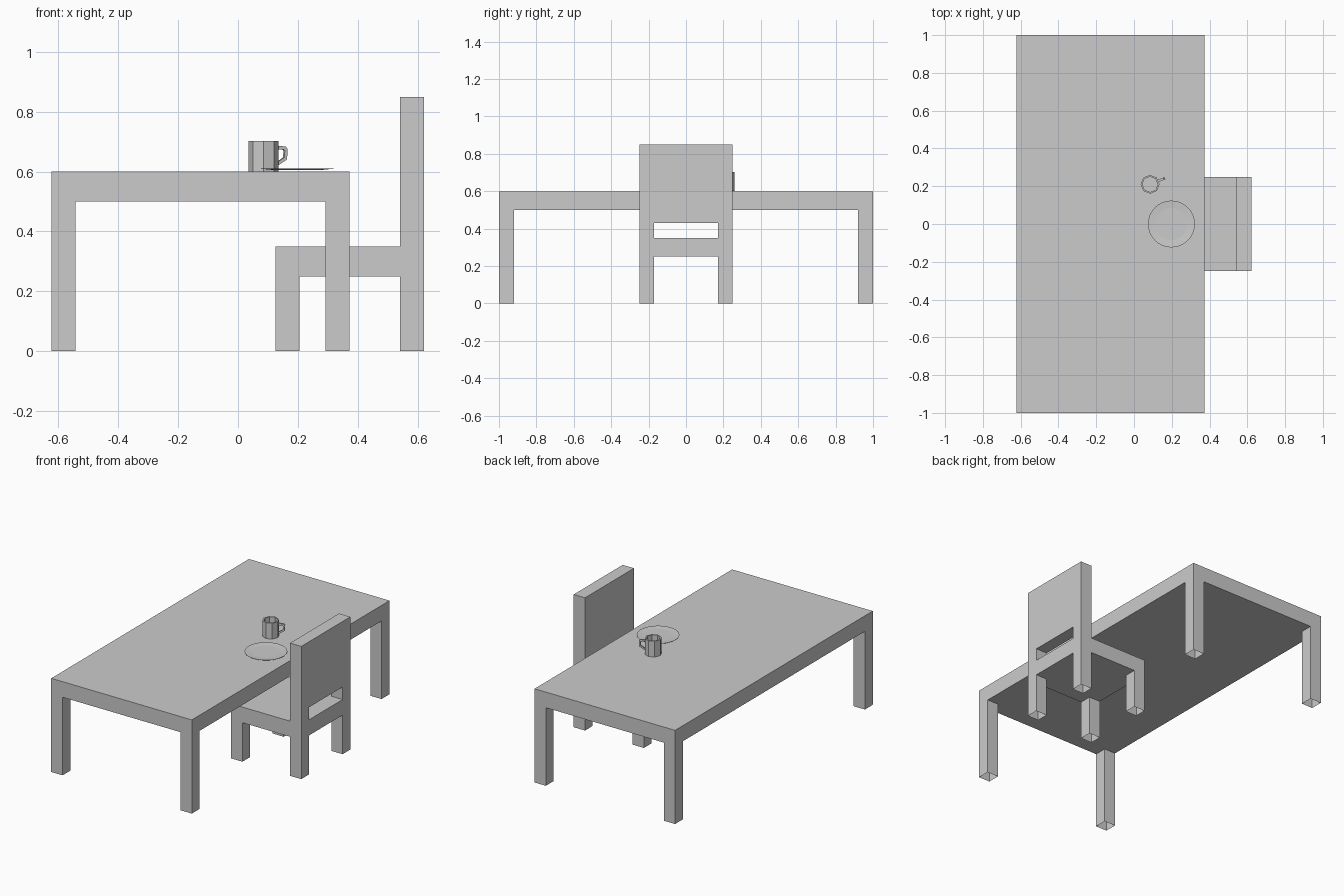
import bpy, bmesh
from math import cos, sin, pi

if "Cube" in bpy.data.objects:
    bpy.data.objects.remove(bpy.data.objects["Cube"])


def finish(name, bm):
    bmesh.ops.remove_doubles(bm, verts=bm.verts, dist=1e-5)
    bmesh.ops.recalc_face_normals(bm, faces=bm.faces)
    mesh = bpy.data.meshes.new(name)
    bm.to_mesh(mesh)
    bm.free()
    ob = bpy.data.objects.new(name, mesh)
    bpy.context.collection.objects.link(ob)
    return ob


def block_shell(name, cuts, solid):
    """Outer skin of the solid cells of a block grid, open at the floor."""
    bm = bmesh.new()
    n = [len(c) - 1 for c in cuts]

    def filled(c):
        return all(0 <= c[a] < n[a] for a in range(3)) and solid(*c)

    for cell in [(i, j, k) for i in range(n[0]) for j in range(n[1]) for k in range(n[2])]:
        if not filled(cell):
            continue
        for a in range(3):
            for side in (0, 1):
                other = list(cell)
                other[a] += 2 * side - 1
                if filled(other) or (a == 2 and other[2] < 0):
                    continue
                quad = []
                for u, v in ((0, 0), (1, 0), (1, 1), (0, 1)):
                    p = list(cell)
                    p[a] += side
                    p[(a + 1) % 3] += u
                    p[(a + 2) % 3] += v
                    quad.append(bm.verts.new([cuts[m][p[m]] for m in range(3)]))
                bm.faces.new(quad)
    return finish(name, bm)


def lathe(name, profile, sides, centre):
    """Spin an (r, z) profile; points with r = 0 close to a fan."""
    bm = bmesh.new()
    rings = []
    for r, z in profile:
        angles = [2 * pi * s / sides for s in range(sides)]
        rings.append([bm.verts.new((centre[0] + r * cos(t), centre[1] + r * sin(t), z))
                      for t in angles] if r else [bm.verts.new((*centre, z))] * sides)
    for a, b in zip(rings, rings[1:]):
        for s in range(sides):
            t = (s + 1) % sides
            bm.faces.new(list(dict.fromkeys((a[s], a[t], b[t], b[s]))))
    return finish(name, bm)


# Table: slab with a leg at each corner
block_shell("table",
            ([-0.623, -0.543, 0.293, 0.373], [-1, -0.92, 0.92, 1], [0, 0.5, 0.6]),
            lambda i, j, k: k == 1 or (i != 1 and j != 1))


# Chair: legs, seat, two posts and a back panel
def chair_cell(i, j, k):
    return (i != 1 and j != 1, True, i == 2 and j != 1, i == 2)[k]


block_shell("chair",
            ([0.125, 0.205, 0.542, 0.622], [-0.248, -0.17, 0.17, 0.248],
             [0, 0.25, 0.35, 0.43, 0.85]), chair_cell)

# Plate: shallow dish
lathe("plate", [(0, 0.606), (0.085, 0.606), (0.124, 0.610), (0.124, 0.611),
                (0.085, 0.608), (0, 0.608)], 32, (0.198, 0))

# Mug: eight-sided cup with a wall and a floor
mug = (0.085, 0.21)
lathe("mug", [(0, 0.601), (0.05, 0.601), (0.05, 0.702), (0.041, 0.702),
              (0.041, 0.61), (0, 0.61)], 8, mug)

# Mug handle: C-shaped strip on one facet of the cup
outer = [(0.045, 0.687), (0.078, 0.684), (0.085, 0.676), (0.083, 0.641), (0.045, 0.617)]
inner = [(0.045, 0.675), (0.071, 0.674), (0.075, 0.670), (0.073, 0.647), (0.045, 0.629)]
bm = bmesh.new()
sections = []
for o, i in zip(outer, inner):
    ring = []
    for (r, z), w in ((o, -0.006), (o, 0.006), (i, 0.006), (i, -0.006)):
        c, s = cos(pi / 8), sin(pi / 8)
        ring.append(bm.verts.new((mug[0] + r * c - w * s, mug[1] + r * s + w * c, z)))
    sections.append(ring)
for a, b in zip(sections, sections[1:]):
    for m in range(4):
        bm.faces.new((a[m], a[(m + 1) % 4], b[(m + 1) % 4], b[m]))
finish("mug_handle", bm)
